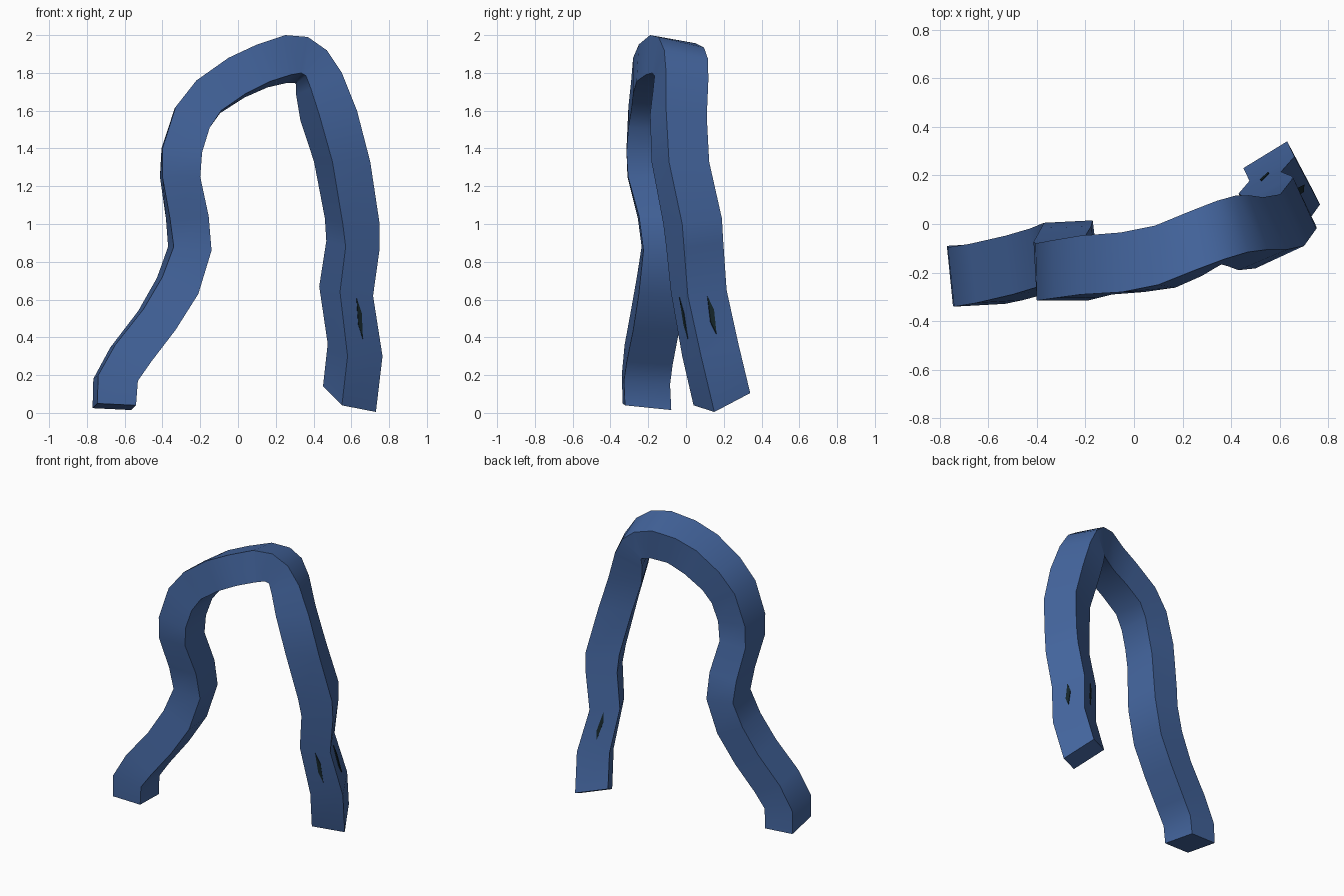
import bpy, bmesh
from mathutils import Vector

if "Cube" in bpy.data.objects:
    bpy.data.objects.remove(bpy.data.objects["Cube"])

def material(name, col):
    m = bpy.data.materials.new(name)
    m.diffuse_color = (*col, 1)
    m.use_nodes = True
    m.node_tree.nodes["Principled BSDF"].inputs["Base Color"].default_value = m.diffuse_color
    return m

blue = material("blue", (0.058, 0.132, 0.345))
dark = material("dark teal", (0.008, 0.02, 0.024))

# Front face of the bar: outer edge x, y, z and inner edge x, z
rail = [
    (-.745, -.335, .05, -.54, .04), (-.74, -.34, .20, -.53, .17),
    (-.65, -.325, .36, -.46, .27), (-.50, -.29, .55, -.33, .44),
    (-.40, -.26, .72, -.21, .63), (-.34, -.235, .88, -.14, .86),
    (-.36, -.255, 1.03, -.155, 1.04), (-.40, -.31, 1.25, -.20, 1.25),
    (-.40, -.315, 1.40, -.19, 1.38), (-.33, -.305, 1.62, -.15, 1.51),
    (-.22, -.29, 1.76, -.09, 1.60), (-.05, -.28, 1.88, .04, 1.69),
    (.10, -.25, 1.95, .17, 1.755), (.25, -.19, 2.0, .28, 1.79),
    (.37, -.145, 1.99, .335, 1.80), (.47, -.115, 1.92, .36, 1.785),
    (.55, -.105, 1.80, .385, 1.72), (.63, -.105, 1.60, .43, 1.58),
    (.70, -.09, 1.33, .50, 1.33), (.75, -.02, 1.0, .555, 1.0),
    (.75, -.01, .87, .57, .88), (.715, .01, .62, .54, .64),
    (.765, .08, .30, .58, .30), (.73, .15, .005, .55, .04)]

# Twist keys: station, front-to-back vector, inner edge y shift
twist = [
    (0, -.025, .245, -.025, .012), (5, -.03, .24, 0, .01),
    (8, -.005, .235, 0, 0), (11, -.005, .245, -.02, 0),
    (14, -.03, .24, -.055, -.035), (17, -.10, .215, -.03, -.085),
    (19, -.095, .21, .03, -.10), (21, -.11, .205, .03, -.09),
    (23, -.10, .19, .10, -.11)]

def key_at(i):
    for a, b in zip(twist, twist[1:]):
        if i <= b[0]:
            t = (i - a[0]) / (b[0] - a[0])
            return [p + (q - p) * t for p, q in zip(a[1:], b[1:])]

rings = []
for i, (ox, oy, oz, ix, iz) in enumerate(rail):
    dx, dy, dz, sh = key_at(i)
    d = Vector((dx, dy, dz))
    fo, fi = Vector((ox, oy, oz)), Vector((ix, oy + sh, iz))
    rings.append([fo, fi, fi + d, fo + d])

def finish(name, bm, mat):
    bmesh.ops.recalc_face_normals(bm, faces=bm.faces)
    me = bpy.data.meshes.new(name)
    bm.to_mesh(me)
    bm.free()
    me.materials.append(mat)
    ob = bpy.data.objects.new(name, me)
    bpy.context.collection.objects.link(ob)
    return ob

# Bent square bar
bm = bmesh.new()
vr = [[bm.verts.new(p) for p in r] for r in rings]
for a, b in zip(vr, vr[1:]):
    for k in range(4):
        n = (k + 1) % 4
        bm.faces.new((a[k], a[n], b[n], b[k]))
bm.faces.new(vr[0])
bm.faces.new(vr[-1])
bar = finish("bent_bar", bm, blue)
bpy.context.view_layer.objects.active = bar
bar.select_set(True)
bpy.ops.object.shade_smooth_by_angle(angle=0.87)
bar.select_set(False)

# Thin dark slits on the front, outer and back faces of the right leg
mid = sum(rings[21] + rings[22], Vector()) / 8
for name, k in (("front_slit", 0), ("outer_slit", 3), ("back_slit", 2)):
    n = (k + 1) % 4
    a0, b0, a1, b1 = rings[21][k], rings[21][n], rings[22][k], rings[22][n]
    out = (b0 - a0).cross(a1 - a0).normalized()
    if out.dot((a0 + b0 + a1 + b1) / 4 - mid) < 0:
        out = -out
    bm = bmesh.new()
    pts = []
    for u, v in ((.52, .06), (.43, .3), (.5, .72), (.58, .5)):
        p = (a0.lerp(b0, u)).lerp(a1.lerp(b1, u), v)
        pts.append(p)
    lower = [bm.verts.new(p - out * .003) for p in pts]
    upper = [bm.verts.new(p + out * .004) for p in pts]
    bm.faces.new(lower)
    bm.faces.new(upper)
    for i in range(4):
        j = (i + 1) % 4
        bm.faces.new((lower[i], lower[j], upper[j], upper[i]))
    finish(name, bm, dark)
